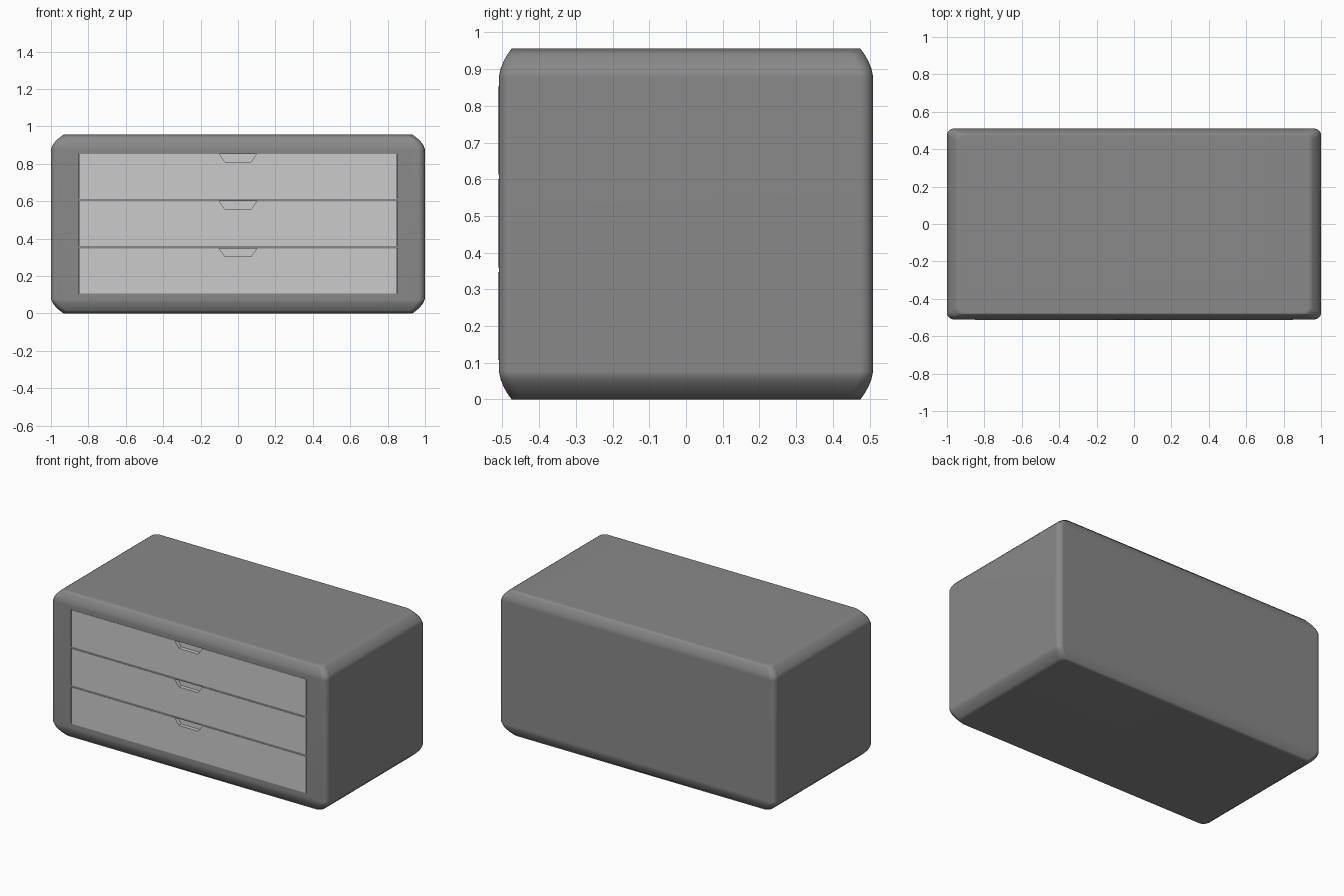
import bpy, bmesh, math

if "Cube" in bpy.data.objects:
    bpy.data.objects.remove(bpy.data.objects["Cube"])

FRONT = -0.512      # drawer faces stand slightly proud of the body
HALF_X, HALF_Y, HEIGHT = 1.0, 0.51, 0.956


def material(name, value):
    mat = bpy.data.materials.new(name)
    mat.diffuse_color = (value, value, value, 1)
    mat.use_nodes = True
    mat.node_tree.nodes["Principled BSDF"].inputs["Base Color"].default_value = mat.diffuse_color
    return mat


DARK, LIGHT = material("dark_grey", 0.25), material("light_grey", 0.55)


def make_object(name, bm, mat):
    bmesh.ops.recalc_face_normals(bm, faces=bm.faces)
    mesh = bpy.data.meshes.new(name)
    bm.to_mesh(mesh)
    bm.free()
    mesh.materials.append(mat)
    obj = bpy.data.objects.new(name, mesh)
    bpy.context.collection.objects.link(obj)
    return obj


def loft(name, rings, mat):
    bm = bmesh.new()
    loops = [[bm.verts.new(p) for p in ring] for ring in rings]
    n = len(loops[0])
    for a, b in zip(loops, loops[1:]):
        for i in range(n):
            bm.faces.new((a[i], a[(i + 1) % n], b[(i + 1) % n], b[i]))
    bm.faces.new(loops[0][::-1])
    bm.faces.new(loops[-1])
    return make_object(name, bm, mat)


def prism(name, outline, y0, y1, mat=LIGHT):
    return loft(name, [[(x, y, z) for x, z in outline] for y in (y0, y1)], mat)


def box_outline(hx, z0, z1):
    return [(-hx, z0), (hx, z0), (hx, z1), (-hx, z1)]


def rounded_ring(inset, z, r=0.035, steps=5):
    hx, hy = HALF_X - 0.067 * inset, HALF_Y - 0.035 * inset
    pts = []
    for q, (sx, sy) in enumerate([(1, 1), (-1, 1), (-1, -1), (1, -1)]):
        for k in range(steps + 1):
            a = math.pi / 2 * (q + k / steps)
            pts.append((sx * (hx - r) + r * math.cos(a),
                        sy * (hy - r) + r * math.sin(a), z))
    return pts


# Cabinet body: softened top and bottom edges, rounded upright corners
edge = [(1, 0), (0.68, 0.016), (0.4, 0.033), (0.15, 0.054), (0, 0.078)]
profile = edge + [(t, HEIGHT - z) for t, z in reversed(edge)]
body = loft("cabinet_body", [rounded_ring(t, z) for t, z in profile], DARK)

# Drawers: notched front panel with a box behind it, set in a slot in the body
cutters = []
for i, z0 in enumerate((0.107, 0.36, 0.613)):
    z1 = z0 + 0.24
    cutter = prism(f"slot_cutter_{i + 1}", box_outline(0.853, z0, z1),
                   -0.6, -0.42, DARK)
    cutter.hide_render = True
    cutters.append(cutter)
    cut = body.modifiers.new("slot", 'BOOLEAN')
    cut.operation = 'DIFFERENCE'
    cut.solver = 'EXACT'
    cut.object = cutter
    notched = [(-0.85, z0), (0.85, z0), (0.85, z1), (0.1, z1),
               (0.07, z1 - 0.043), (-0.07, z1 - 0.043), (-0.1, z1), (-0.85, z1)]
    prism(f"drawer_front_{i + 1}", notched, FRONT, FRONT + 0.025)
    prism(f"drawer_box_{i + 1}", box_outline(0.85, z0, z1), FRONT + 0.025, -0.42)

# Apply the slots, then shade the body smoothly with flat large faces
bpy.context.view_layer.objects.active = body
body.select_set(True)
for m in list(body.modifiers):
    bpy.ops.object.modifier_apply(modifier=m.name)
bpy.ops.object.shade_smooth_by_angle(angle=math.radians(60))
weighted = body.modifiers.new("weighted_normals", 'WEIGHTED_NORMAL')
weighted.keep_sharp = True
for cutter in cutters:
    bpy.data.objects.remove(cutter)
